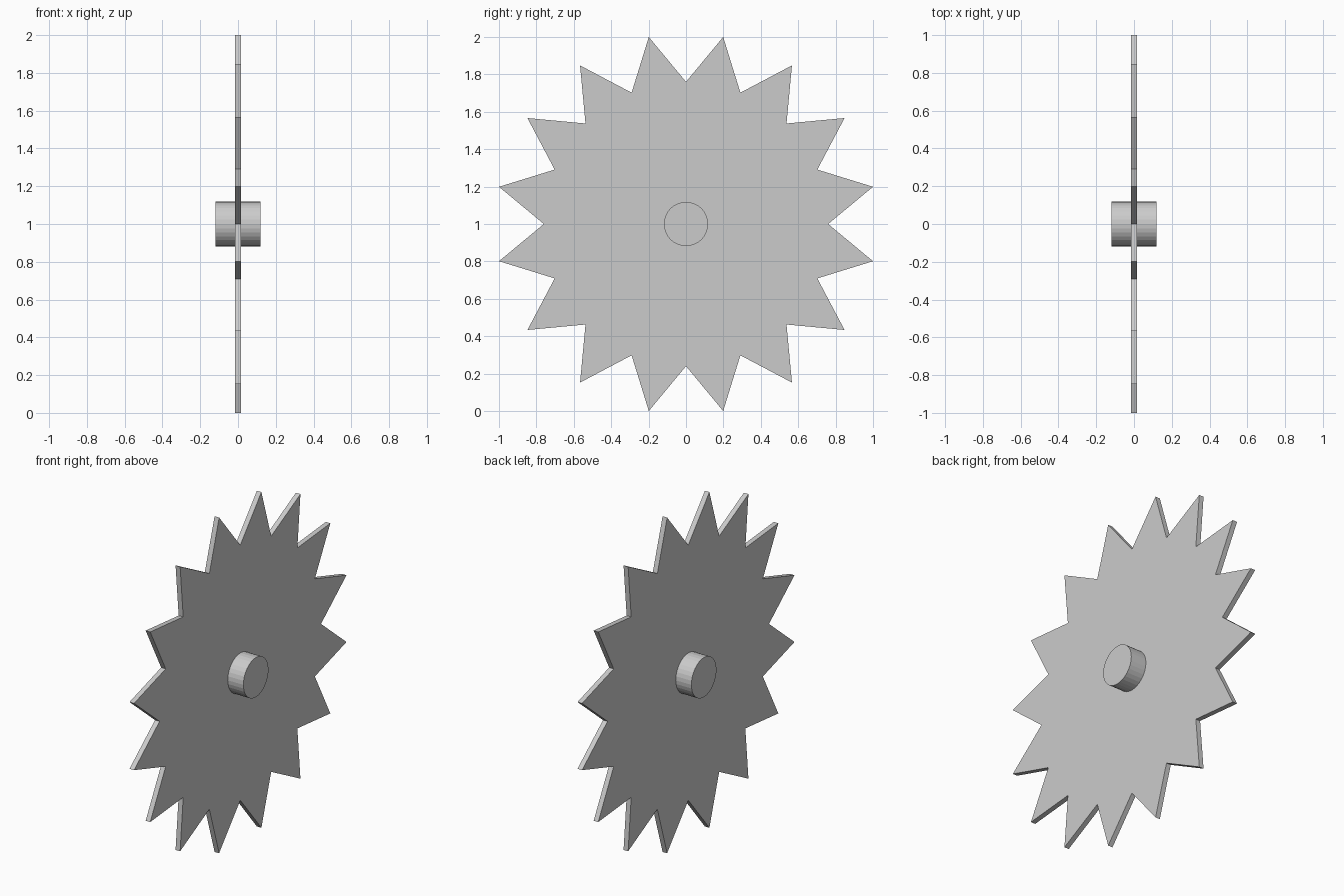
import bpy, bmesh
from math import sin, cos, pi

if "Cube" in bpy.data.objects:
    bpy.data.objects.remove(bpy.data.objects["Cube"])

def extruded_profile(name, profile, half):
    """Solid made from a closed (y, z) outline, centred on x = 0."""
    bm = bmesh.new()
    face = bm.faces.new([bm.verts.new((-half, y, z)) for y, z in profile])
    new = bmesh.ops.extrude_face_region(bm, geom=[face])["geom"]
    verts = [v for v in new if isinstance(v, bmesh.types.BMVert)]
    bmesh.ops.translate(bm, verts=verts, vec=(2 * half, 0, 0))
    bmesh.ops.recalc_face_normals(bm, faces=bm.faces)
    mesh = bpy.data.meshes.new(name)
    bm.to_mesh(mesh)
    bm.free()
    obj = bpy.data.objects.new(name, mesh)
    obj.location.z = 1
    bpy.context.collection.objects.link(obj)
    return obj

# Toothed blade: 16 points, valleys on the axes
TEETH = 16
TIP = 1 / cos(pi / TEETH)
VALLEY = 0.76
outline = []
for i in range(2 * TEETH):
    r = TIP if i % 2 else VALLEY
    a = i * pi / TEETH
    outline.append((r * cos(a), r * sin(a)))
extruded_profile("toothed_blade", outline, 0.015)

# Axle hub through the middle
hub = [(0.118 * cos(i * pi / 16), 0.118 * sin(i * pi / 16)) for i in range(32)]
extruded_profile("axle_hub", hub, 0.118)
